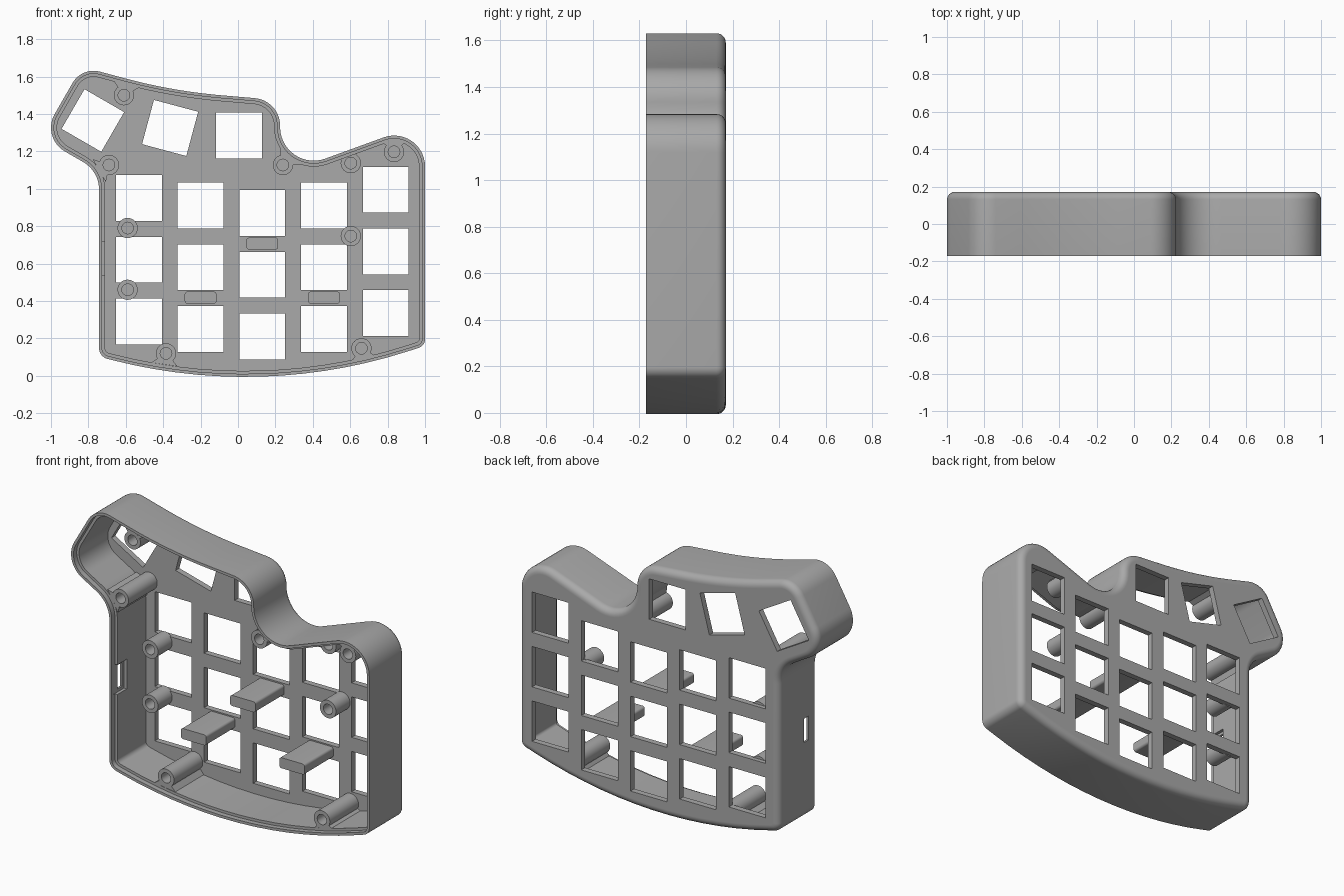
import bpy, bmesh
from math import sin, cos, tan, pi, radians
from mathutils import Vector

BACK, FRONT, PLATE, LEDGE = 0.171, -0.171, 0.135, -0.14

cube = bpy.data.objects.get("Cube")
if cube:
    bpy.data.objects.remove(cube, do_unlink=True)

grey = bpy.data.materials.new("matte grey")
grey.use_nodes = True
COLOUR = (0.40, 0.40, 0.40, 1)
grey.diffuse_color = COLOUR
grey.node_tree.nodes["Principled BSDF"].inputs["Base Color"].default_value = COLOUR


def rounded(corners, steps=14):
    """Closed xz outline with a circular fillet at each (x, z, radius) corner."""
    out = []
    for i, (x, z, r) in enumerate(corners):
        p = Vector((x, z))
        a = (Vector(corners[i - 1][:2]) - p).normalized()
        b = (Vector(corners[(i + 1) % len(corners)][:2]) - p).normalized()
        half = a.angle(b) / 2
        mid = (a + b).normalized()
        centre = p + mid * (r / sin(half))
        side = (a - b).normalized()
        sweep = pi / 2 - half
        for k in range(steps + 1):
            t = sweep * (1 - 2 * k / steps)
            out.append(centre + r * (side * sin(t) - mid * cos(t)))
    return out


def inset(pts, d):
    """Shift a counter-clockwise outline inwards by d."""
    out = []
    for i, p in enumerate(pts):
        u = (p - pts[i - 1]).normalized()
        v = (pts[(i + 1) % len(pts)] - p).normalized()
        n = Vector((-u.y - v.y, u.x + v.x)).normalized()
        out.append(p + n * d / max(0.5, n.dot(Vector((-u.y, u.x)))))
    return out


def loft(bm, rings, cyclic=False):
    """Join (outline, y) rings, with end caps unless cyclic."""
    loops = [[bm.verts.new((p[0], y, p[1])) for p in pts] for pts, y in rings]
    pairs = list(zip(loops, loops[1:])) + ([(loops[-1], loops[0])] if cyclic else [])
    for a, b in pairs:
        for i in range(len(a)):
            j = (i + 1) % len(a)
            bm.faces.new((a[i], a[j], b[j], b[i]))
    if not cyclic:
        bm.faces.new(loops[0])
        bm.faces.new(loops[-1])


def prism(bm, pts, y0, y1):
    loft(bm, [(pts, y0), (pts, y1)])


def rect(x, z, w, h, degrees=0):
    c, s = cos(radians(degrees)), sin(radians(degrees))
    return [(x + c * u - s * v, z + s * u + c * v)
            for u, v in ((-w/2, -h/2), (w/2, -h/2), (w/2, h/2), (-w/2, h/2))]


def circle(x, z, r, n=32):
    return [(x + r * cos(2 * pi * k / n), z + r * sin(2 * pi * k / n)) for k in range(n)]


def finish(name, bm):
    bmesh.ops.recalc_face_normals(bm, faces=bm.faces)
    mesh = bpy.data.meshes.new(name)
    bm.to_mesh(mesh)
    bm.free()
    mesh.materials.append(grey)
    ob = bpy.data.objects.new(name, mesh)
    bpy.context.collection.objects.link(ob)
    return ob


def smooth(ob):
    bpy.ops.object.select_all(action='DESELECT')
    ob.select_set(True)
    bpy.context.view_layer.objects.active = ob
    bpy.ops.object.shade_smooth_by_angle(angle=radians(30))


# Case outline, counter-clockwise seen from the front
outline = rounded([
    (-0.743, 0.102, 0.06), (0.125, -0.12, 2.85), (1.0, 0.16, 0.05),
    (1.0, 1.355, 0.165), (0.225, 1.073, 0.18), (0.225, 1.473, 0.148),
    (-0.35, 1.522, 3.0), (-0.835, 1.652, 0.13), (-1.053, 1.273, 0.146),
    (-0.743, 1.094, 0.17)])

# Case shell: back plate, rounded back edge, wall and stepped open rim
R = 0.04
rings = [(inset(outline, R + 0.004), BACK)]
for k in range(7):
    t = k / 6 * pi / 2
    rings.append((inset(outline, R * (1 - sin(t))), BACK - R * (1 - cos(t))))
for d, y in ((0, FRONT), (0.016, FRONT), (0.016, LEDGE), (0.032, LEDGE), (0.032, PLATE)):
    rings.append((inset(outline, d), y))
bm = bmesh.new()
loft(bm, rings)
case = finish("case_shell", bm)

# Key openings: five staggered columns and a fanned thumb row
KEY, PITCH = 0.245, 0.33
keys = [(-0.53 + PITCH * c, top - PITCH * r, 0)
        for c, top in enumerate((0.95, 0.91, 0.87, 0.91, 0.995)) for r in range(3)]
keys += [(-0.776, 1.365, -30), (-0.363, 1.325, -15), (0.005, 1.285, 0)]
bm = bmesh.new()
for x, z, turn in keys:
    prism(bm, rect(x, z, KEY, KEY, turn), 0.1, 0.25)
key_cutter = finish("key_cutter", bm)

# Port slot and the recess behind it in the left-hand wall
bm = bmesh.new()
prism(bm, rect(-0.75, 0.628, 0.12, 0.145), -0.11, -0.067)
slot_cutter = finish("slot_cutter", bm)
bm = bmesh.new()
prism(bm, rect(-0.705, 0.628, 0.05, 0.18), -0.155, -0.05)
recess_cutter = finish("recess_cutter", bm)

bpy.context.view_layer.objects.active = case
for cutter in (key_cutter, slot_cutter, recess_cutter):
    cutter.hide_render = True
    mod = case.modifiers.new("cut", 'BOOLEAN')
    mod.operation, mod.solver, mod.object = 'DIFFERENCE', 'EXACT', cutter
    bpy.ops.object.modifier_apply(modifier=mod.name)
    bpy.data.objects.remove(cutter, do_unlink=True)
smooth(case)

# Screw posts: x, z, front end, direction of the web to the wall (None = free)
posts = [
    (-0.61, 1.5, LEDGE, 76), (-0.69, 1.127, LEDGE, 210), (0.24, 1.127, LEDGE, 51),
    (0.834, 1.197, LEDGE, 90), (-0.385, 0.12, LEDGE, 262), (0.66, 0.147, LEDGE, 282),
    (0.603, 1.137, 0, 110), (-0.59, 0.79, 0, None), (-0.59, 0.46, 0, None),
    (0.603, 0.747, 0, None)]
for i, (x, z, y, direction) in enumerate(posts):
    bm = bmesh.new()
    inner, outer = circle(x, z, 0.031), circle(x, z, 0.054)
    loft(bm, [(outer, PLATE + 0.01), (outer, y), (inner, y), (inner, PLATE + 0.01)], True)
    if direction is not None:
        a = radians(direction)
        u, v = Vector((cos(a), sin(a))), Vector((-sin(a), cos(a)))
        web = [Vector((x, z)) + u * s + v * w
               for s, w in ((0.034, -0.042), (0.06, -0.07), (0.06, 0.07), (0.034, 0.042))]
        prism(bm, web, PLATE + 0.01, y + 0.0005)
    smooth(finish(f"screw_post_{i + 1}", bm))

# Flat support bars between the key rows
for i, (x, z) in enumerate(((0.13, 0.707), (-0.2, 0.418), (0.46, 0.418))):
    bm = bmesh.new()
    corners = [(px, pz, 0.015) for px, pz in rect(x, z, 0.17, 0.064)]
    prism(bm, rounded(corners, 6), PLATE + 0.01, LEDGE)
    smooth(finish(f"support_bar_{i + 1}", bm))
